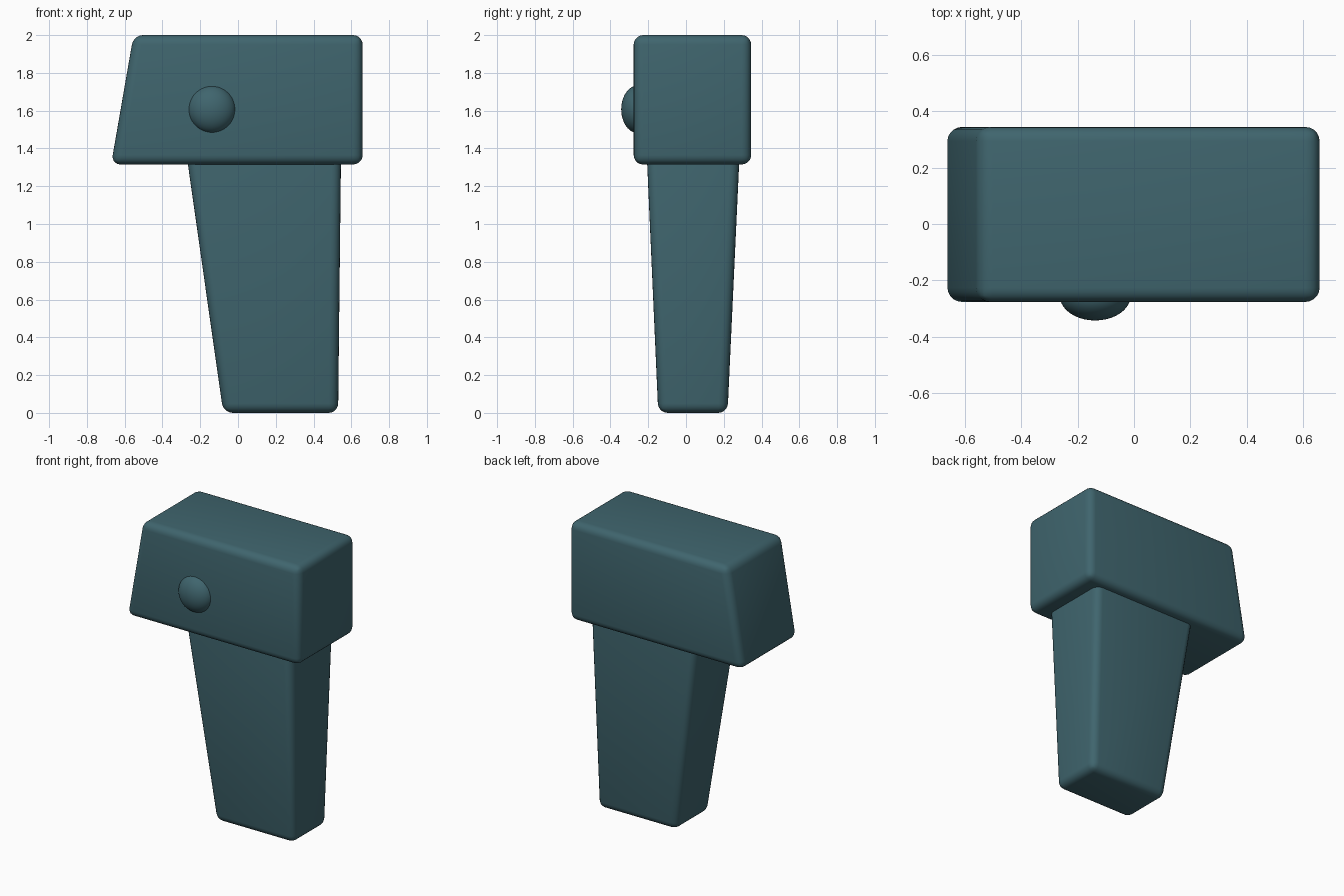
import bpy
import bmesh

if "Cube" in bpy.data.objects:
    bpy.data.objects.remove(bpy.data.objects["Cube"], do_unlink=True)

# Single dark teal finish
teal = bpy.data.materials.new("dark_teal")
teal.use_nodes = True
color = (0.05, 0.13, 0.155, 1)
teal.diffuse_color = color
teal.node_tree.nodes["Principled BSDF"].inputs["Base Color"].default_value = color


def tapered_block(name, bottom, top, radius):
    """Rounded block between two rectangles given as (x0, x1, y0, y1, z)."""
    bm = bmesh.new()
    rings = []
    for x0, x1, y0, y1, z in (bottom, top):
        corners = ((x0, y0), (x1, y0), (x1, y1), (x0, y1))
        rings.append([bm.verts.new((x, y, z)) for x, y in corners])
    low, high = rings
    bm.faces.new(low[::-1])
    bm.faces.new(high)
    for i in range(4):
        j = (i + 1) % 4
        bm.faces.new((low[i], low[j], high[j], high[i]))
    bmesh.ops.bevel(bm, geom=bm.edges[:], offset=radius, segments=5,
                    profile=0.5, affect='EDGES', clamp_overlap=True)
    for face in bm.faces:
        face.smooth = True
    mesh = bpy.data.meshes.new(name)
    bm.to_mesh(mesh)
    bm.free()
    mesh.materials.append(teal)
    obj = bpy.data.objects.new(name, mesh)
    bpy.context.collection.objects.link(obj)
    return obj


# Head with a sloped end
head = tapered_block("head", (-0.672, 0.66, -0.277, 0.345, 1.315),
                     (-0.553, 0.66, -0.277, 0.345, 2.0), 0.05)

# Tapered handle, its top sunk into the head
handle = tapered_block("handle", (-0.078, 0.53, -0.147, 0.22, 0.0),
                       (-0.28, 0.546, -0.21, 0.286, 1.42), 0.05)

# Domed button on the front of the head
bpy.ops.mesh.primitive_uv_sphere_add(segments=40, ring_count=24, radius=1,
                                     location=(-0.138, -0.255, 1.607))
button = bpy.context.object
button.name = "button"
button.scale = (0.126, 0.088, 0.126)
button.data.materials.append(teal)
bpy.ops.object.shade_smooth()
